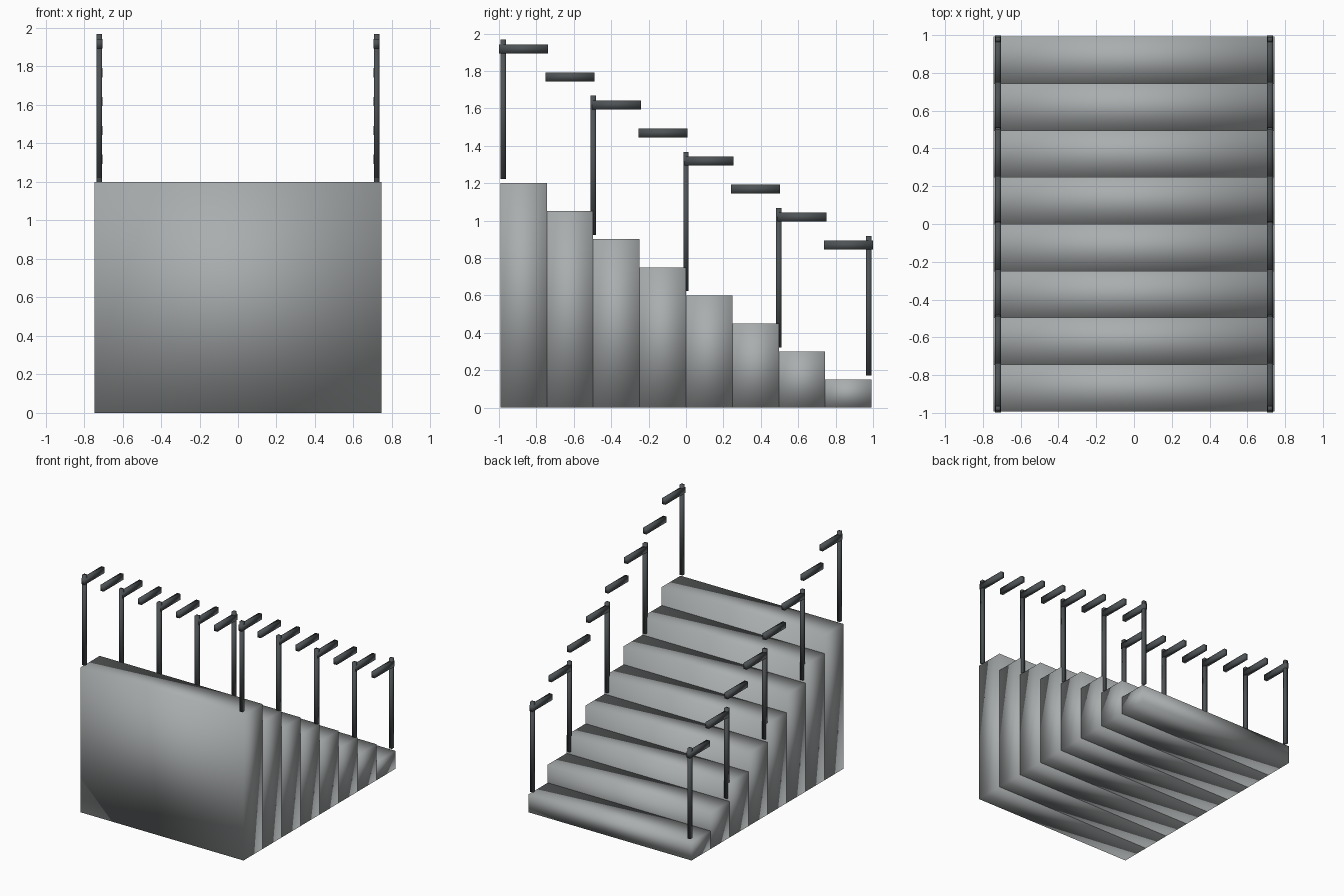
import bpy

if "Cube" in bpy.data.objects:
    bpy.data.objects.remove(bpy.data.objects["Cube"], do_unlink=True)


def material(name, color):
    mat = bpy.data.materials.new(name)
    mat.use_nodes = True
    mat.diffuse_color = (*color, 1)
    mat.node_tree.nodes["Principled BSDF"].inputs["Base Color"].default_value = (*color, 1)
    return mat


stone = material("stone grey", (0.40, 0.42, 0.425))
metal = material("dark metal", (0.075, 0.085, 0.09))


def box(name, center, size, mat):
    """Soft-shaded box with shared corner normals."""
    bpy.ops.mesh.primitive_cube_add(size=1, location=center)
    obj = bpy.context.object
    obj.name = name
    obj.scale = size
    bpy.ops.object.transform_apply(location=False, rotation=False, scale=True)
    bpy.ops.object.shade_smooth()
    obj.data.materials.append(mat)
    return obj


STEPS = 8
DEPTH = 0.248
RISE = 0.15
WIDTH = 1.49
RAIL_X = 0.72
front = -DEPTH * STEPS / 2

# Solid steps, tallest at the front, with a handrail segment over each side
for i in range(STEPS):
    y = front + (i + 0.5) * DEPTH
    height = RISE * (STEPS - i)
    box(f"step_{i + 1}", (0, y, height / 2), (WIDTH, DEPTH, height), stone)
    for side, x in (("left", RAIL_X), ("right", -RAIL_X)):
        box(f"handrail_{side}_{i + 1}", (x, y, height + 0.718),
            (0.03, 0.262, 0.048), metal)

# Railing posts at both ends and on every second step
for k in range(5):
    y = front + 2 * k * DEPTH
    if k == 0:
        y += 0.015
    elif k == 4:
        y -= 0.015
    base = RISE * (STEPS - min(2 * k, STEPS - 1)) + 0.025
    for side, x in (("left", RAIL_X), ("right", -RAIL_X)):
        box(f"post_{side}_{k + 1}", (x, y, base + 0.37), (0.028, 0.028, 0.745), metal)
